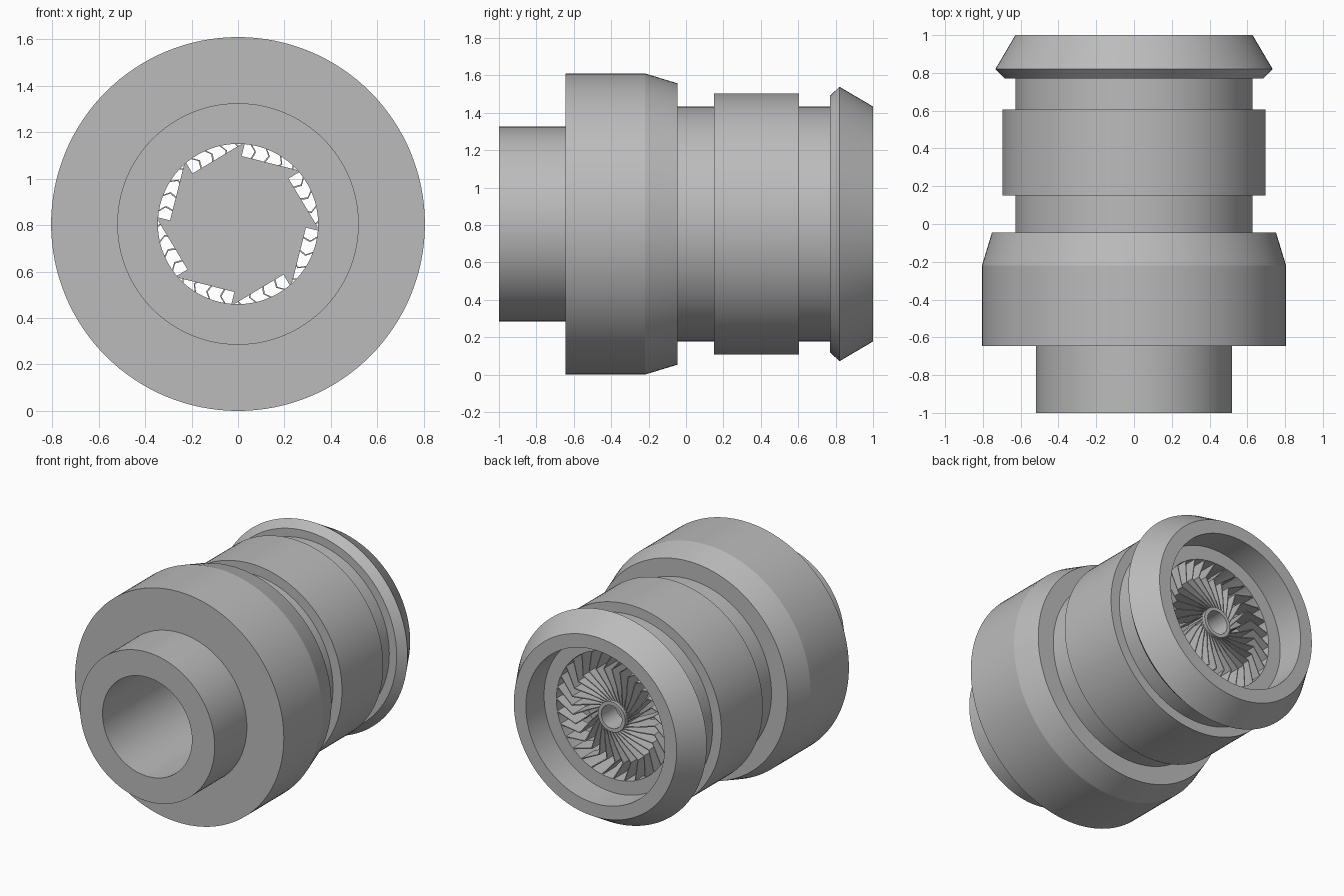
import bpy, bmesh
from math import sin, cos, pi, radians

if "Cube" in bpy.data.objects:
    bpy.data.objects.remove(bpy.data.objects["Cube"])

AXIS_Z = 0.805
BORE = 0.345
CHAMBER = 0.44

metal = bpy.data.materials.new("plain grey metal")
metal.use_nodes = True
GREY = (0.5, 0.5, 0.5, 1)
metal.diffuse_color = GREY
metal.node_tree.nodes["Principled BSDF"].inputs["Base Color"].default_value = GREY


def finish(bm, name, angle=20):
    bmesh.ops.recalc_face_normals(bm, faces=bm.faces)
    mesh = bpy.data.meshes.new(name)
    bm.to_mesh(mesh)
    bm.free()
    mesh.materials.append(metal)
    obj = bpy.data.objects.new(name, mesh)
    bpy.context.collection.objects.link(obj)
    obj.location.z = AXIS_Z
    bpy.ops.object.select_all(action='DESELECT')
    bpy.context.view_layer.objects.active = obj
    obj.select_set(True)
    bpy.ops.object.shade_smooth_by_angle(angle=radians(angle))
    return obj


def lathe(name, profile, sides=128, angle=12):
    """Spin a closed (y, radius) profile around the y axis."""
    bm = bmesh.new()
    rings = [[bm.verts.new((r * cos(2 * pi * i / sides), y, r * sin(2 * pi * i / sides)))
              for i in range(sides)] for y, r in profile]
    for a, b in zip(rings, rings[1:] + rings[:1]):
        for i in range(sides):
            j = (i + 1) % sides
            bm.faces.new((a[i], a[j], b[j], b[i]))
    return finish(bm, name, angle)


def polar(r, degrees):
    return r * cos(radians(degrees)), r * sin(radians(degrees))


def extrude_outline(bm, outline, y0, y1):
    """Close a flat (x, z) outline into a solid between two depths."""
    front = [bm.verts.new((x, y0, z)) for x, z in outline]
    back = [bm.verts.new((x, y1, z)) for x, z in outline]
    bm.faces.new(front)
    bm.faces.new(back[::-1])
    n = len(outline)
    for i in range(n):
        j = (i + 1) % n
        bm.faces.new((front[i], back[i], back[j], front[j]))


# Stepped housing with a narrow front bore and a wider rear chamber
lathe("housing", [
    (-1, BORE), (-1, 0.52), (-0.645, 0.52), (-0.645, 0.805), (-0.22, 0.805),
    (-0.045, 0.752), (-0.045, 0.628), (0.15, 0.628), (0.15, 0.697),
    (0.605, 0.697), (0.605, 0.628), (0.77, 0.628), (0.77, 0.685),
    (0.82, 0.734), (1, 0.628), (1, 0.535), (0.8, 0.535), (0.8, CHAMBER),
    (0.5, CHAMBER), (0.5, BORE)])

# Hollow hub of the rear vane ring
lathe("vane_hub", [(0.66, 0.08), (0.66, 0.105), (0.82, 0.105), (0.82, 0.08)], 48)

# Rear vane ring: thin swept vanes that bend back near the rim
VANES = 32
bm = bmesh.new()
for i in range(VANES):
    start = 360 * i / VANES
    centre = [(0.1, 0), (0.2, -26), (0.32, -36), (CHAMBER + 0.005, -22)]
    edge_a = [polar(r, start + a - 0.2 / r) for r, a in centre]
    edge_b = [polar(r, start + a + 0.2 / r) for r, a in centre]
    extrude_outline(bm, edge_a + edge_b[::-1], 0.66, 0.8)
finish(bm, "rear_vanes")

# Front rotor: a disc with eight straight-edged teeth
TEETH = 8
outline = []
for i in range(TEETH):
    start = 87 - 360 * i / TEETH
    outline += [polar(0.355, start - 2), polar(0.293, start)]
bm = bmesh.new()
extrude_outline(bm, outline, 0.52, 0.56)
finish(bm, "front_rotor")
